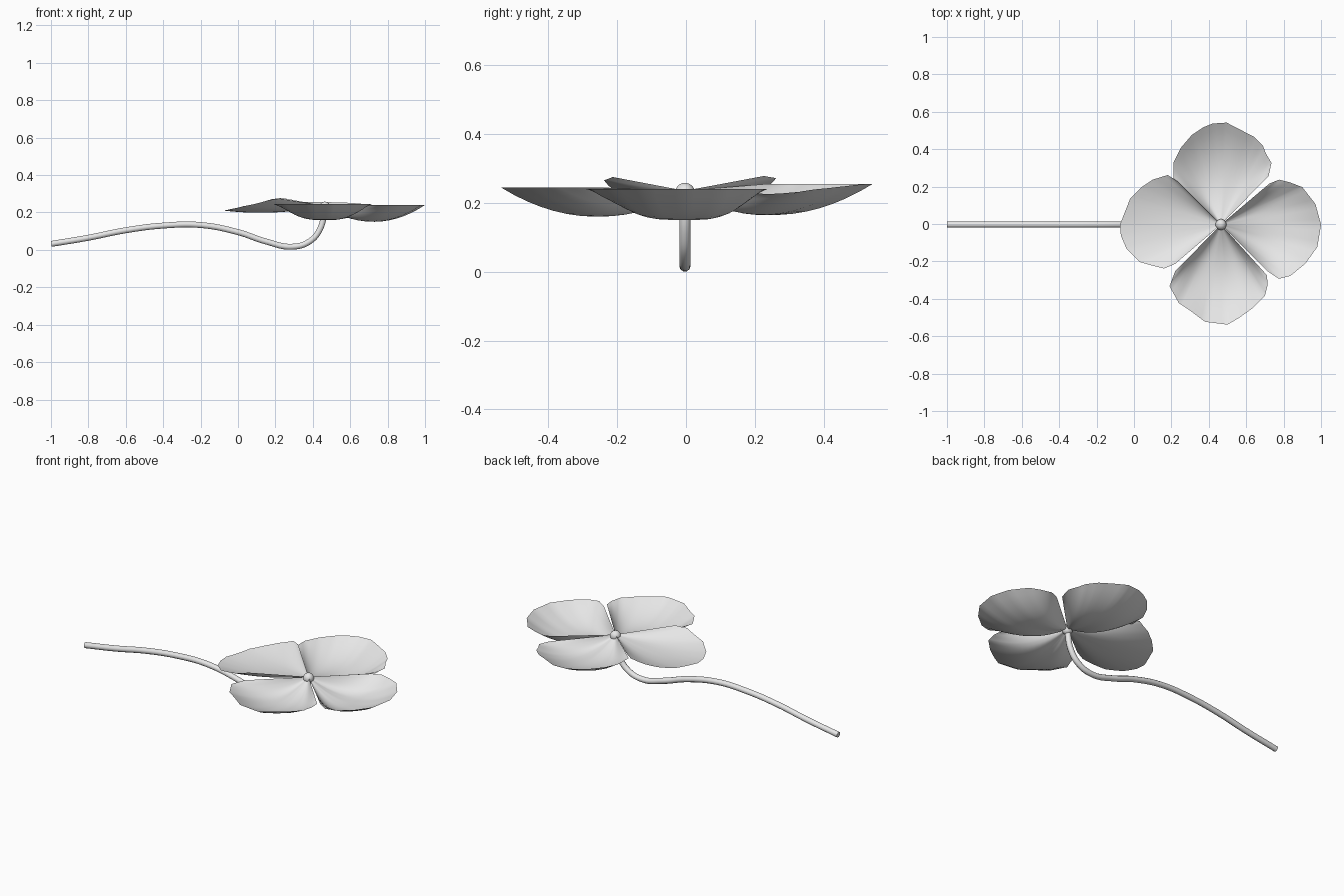
import bpy
import bmesh
from math import atan2, radians
from mathutils import Matrix, Vector

default_cube = bpy.data.objects.get("Cube")
if default_cube:
    bpy.data.objects.remove(default_cube, do_unlink=True)

GREY = (0.8, 0.8, 0.8, 1)
material = bpy.data.materials.new("light grey")
material.use_nodes = True
material.diffuse_color = GREY
material.node_tree.nodes["Principled BSDF"].inputs["Base Color"].default_value = GREY

CENTRE = Vector((0.465, -0.003, 0))
HEART = 0.235      # height where the petals meet
RINGS = 14
STEPS = 4


def finish(obj, angle):
    """Give an object its material and smooth shading."""
    obj.data.materials.clear()
    obj.data.materials.append(material)
    bpy.ops.object.select_all(action="DESELECT")
    obj.select_set(True)
    bpy.context.view_layer.objects.active = obj
    bpy.ops.object.shade_smooth_by_angle(angle=radians(angle))


def petal(name, turn, outline, rim, depth):
    """Fan a cupped sheet from the heart to an outline of (outward, sideways) points.
    rim holds the edge heights at the right side, tip and left side."""
    corners = [Vector(p) for p in outline]
    edge = [a.lerp(b, i / STEPS) for a, b in zip(corners, corners[1:]) for i in range(STEPS)]
    edge.append(corners[-1])
    first, last = (abs(atan2(p.y, p.x)) for p in (corners[0], corners[-1]))
    right, tip, left = rim

    bm = bmesh.new()
    apex = bm.verts.new((0, 0, HEART))
    columns = []
    for p in edge:
        angle = atan2(p.y, p.x)
        w = min(1, abs(angle) / (last if angle > 0 else first))
        side = left if angle > 0 else right
        height = tip + (side - tip) * w ** 2
        column = []
        for ring in range(1, RINGS + 1):
            t = ring / RINGS
            dip = depth * (1 - w ** 4) * 4 * t * (1 - t)
            z = HEART + (height - HEART) * t - dip
            column.append(bm.verts.new((p.x * t, p.y * t, z)))
        columns.append(column)
    for a, b in zip(columns, columns[1:]):
        bm.faces.new((apex, a[0], b[0]))
        for i in range(RINGS - 1):
            bm.faces.new((a[i], a[i + 1], b[i + 1], b[i]))
    bm.transform(Matrix.Translation(CENTRE) @ Matrix.Rotation(radians(turn), 4, "Z"))
    mesh = bpy.data.meshes.new(name)
    bm.to_mesh(mesh)
    bm.free()
    obj = bpy.data.objects.new(name, mesh)
    bpy.context.collection.objects.link(obj)
    finish(obj, 60)


# Four cupped petals
petal("left_petal", 0,
      [(.25, -.25), (.31, -.29), (.37, -.275), (.45, -.21), (.515, -.12), (.535, 0),
       (.505, .11), (.435, .2), (.37, .225), (.31, .24), (.26, .22)],
      (.24, .24, .24), .087)
petal("back_petal", 90,
      [(.26, -.255), (.33, -.27), (.38, -.24), (.42, -.225), (.47, -.175), (.545, -.03),
       (.54, .045), (.52, .095), (.48, .155), (.41, .215), (.33, .255), (.24, .255)],
      (.225, .255, .255), .08)
petal("right_petal", 180,
      [(.23, -.23), (.285, -.265), (.365, -.24), (.425, -.2), (.485, -.14), (.54, 0),
       (.535, .06), (.505, .13), (.435, .2), (.365, .22), (.305, .235), (.245, .21)],
      (.278, .21, .275), .022)
petal("front_petal", 270,
      [(.25, -.245), (.33, -.275), (.42, -.225), (.46, -.165), (.52, -.085), (.535, .035),
       (.5, .095), (.45, .165), (.38, .235), (.32, .25), (.27, .245)],
      (.245, .245, .245), .08)

# Round flower heart
bpy.ops.mesh.primitive_uv_sphere_add(segments=24, ring_count=12, radius=0.029,
                                     location=CENTRE + Vector((0, 0, 0.229)))
heart = bpy.context.object
heart.name = "flower_heart"
finish(heart, 60)

# Winding stem
path = [(-.998, .032), (-.8, .065), (-.6, .105), (-.4, .13), (-.2, .133), (0, .095),
        (.15, .045), (.29, .017), (.385, .047), (.44, .115), (.465, .225)]
curve = bpy.data.curves.new("stem", "CURVE")
curve.dimensions = "3D"
curve.bevel_depth = 0.0165
curve.bevel_resolution = 3
curve.resolution_u = 8
curve.use_fill_caps = True
spline = curve.splines.new("BEZIER")
spline.bezier_points.add(len(path) - 1)
for point, (x, z) in zip(spline.bezier_points, path):
    point.co = (x, CENTRE.y, z)
    point.handle_left_type = point.handle_right_type = "AUTO"
stem = bpy.data.objects.new("stem", curve)
bpy.context.collection.objects.link(stem)
bpy.ops.object.select_all(action="DESELECT")
stem.select_set(True)
bpy.context.view_layer.objects.active = stem
bpy.ops.object.convert(target="MESH")
finish(bpy.context.object, 60)
